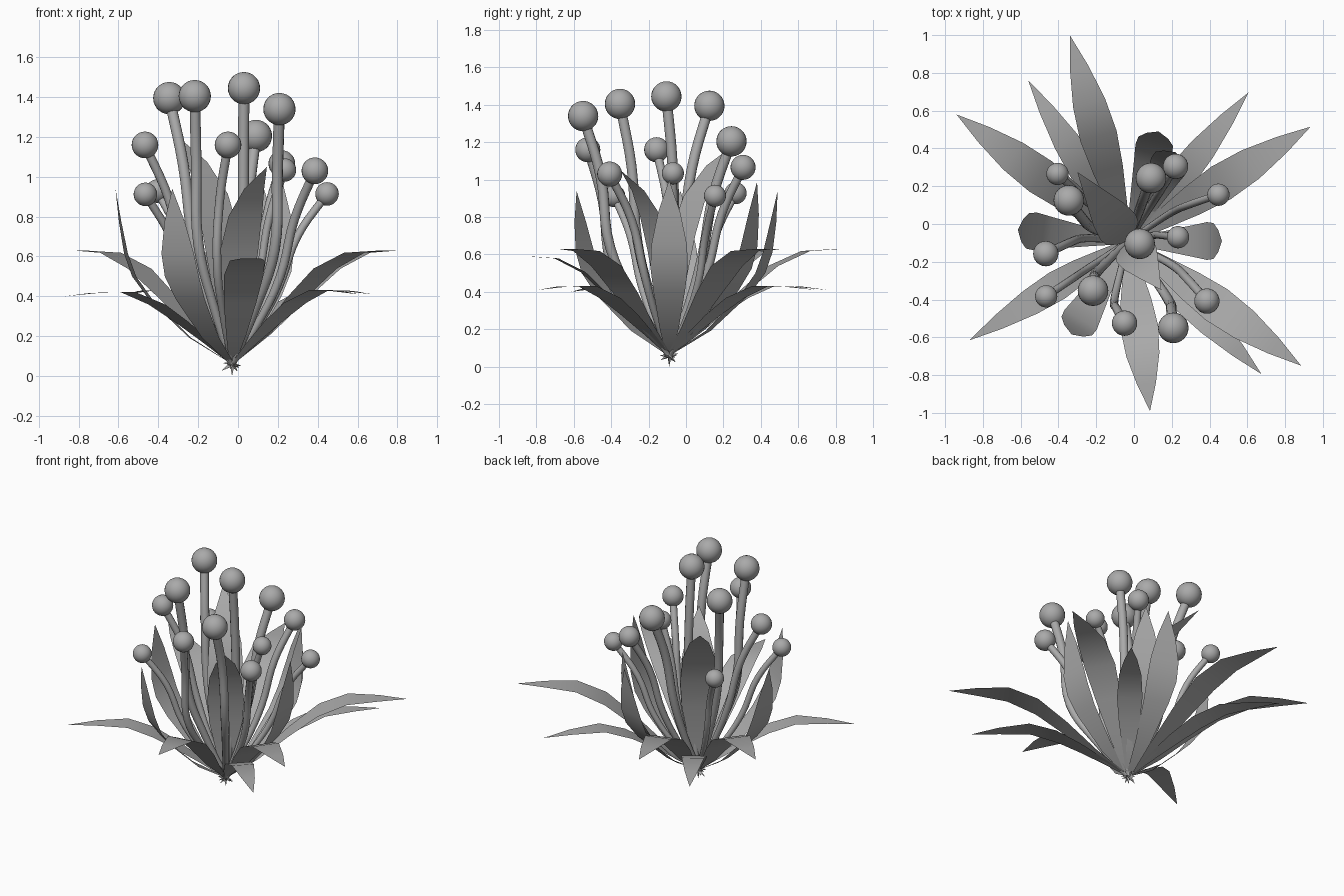
import bpy, bmesh, math, random
from mathutils import Vector

random.seed(4)
cube = bpy.data.objects.get("Cube")
if cube:
    bpy.data.objects.remove(cube)

grey = bpy.data.materials.new("plain grey")
grey.use_nodes = True
colour = (0.4, 0.4, 0.4, 1)
grey.diffuse_color = colour
grey.node_tree.nodes["Principled BSDF"].inputs["Base Color"].default_value = colour

ROOT = Vector((-0.03, -0.09, 0.06))


def finish(name, mesh):
    mesh.materials.clear()
    mesh.materials.append(grey)
    obj = bpy.data.objects.new(name, mesh)
    bpy.context.collection.objects.link(obj)
    bpy.ops.object.select_all(action='DESELECT')
    obj.select_set(True)
    bpy.context.view_layer.objects.active = obj
    bpy.ops.object.shade_smooth_by_angle(angle=math.radians(40))


def from_bmesh(name, bm):
    mesh = bpy.data.meshes.new(name)
    bm.to_mesh(mesh)
    bm.free()
    finish(name, mesh)


# Leaf side profiles: (share of reach, share of height, share of width)
ARCHING = [(0, 0, .15), (.18, .27, .5), (.35, .58, .82), (.51, .84, 1),
           (.67, .98, .88), (.84, 1, .5), (1, 1, 0)]
DROOPING = [(0, 0, .15), (.15, .32, .5), (.3, .62, .82), (.45, .88, 1),
            (.62, 1.06, .88), (.82, 1.05, .5), (1, 1, 0)]
UPRIGHT = [(0, 0, .15), (.36, .15, .5), (.7, .37, .85), (.84, .5, 1),
           (.91, .63, .95), (.96, .81, .6), (1, 1, 0)]
LEANING = [(0, 0, .15), (.05, .2, .55), (.11, .4, .9), (.2, .57, 1),
           (.38, .75, .88), (.64, .89, .52), (1, 1, 0)]


def leaf(name, tip, profile, width):
    reach = Vector(tip) - ROOT
    side = Vector((-reach.y, reach.x, 0)).normalized() * width / 2
    bm = bmesh.new()
    rows = []
    for out, up, wide in profile:
        centre = ROOT + Vector((reach.x * out, reach.y * out, reach.z * up))
        if wide:
            rows.append([bm.verts.new(centre - side * wide), bm.verts.new(centre + side * wide)])
        else:
            rows.append([bm.verts.new(centre)])
    for low, high in zip(rows, rows[1:]):
        bm.faces.new([low[1], low[0]] + high)
    bm.normal_update()
    from_bmesh(name, bm)


# Leaves in four groups
GROUPS = {
    "arching_leaf": (ARCHING, .2, [(-.34, 1, .63), (-.94, .58, .63), (.935, .515, .63),
                                   (.885, -.75, .63), (.085, -.99, .59)]),
    "drooping_leaf": (DROOPING, .16, [(-.56, .76, .41), (.605, .695, .41),
                                      (-.87, -.615, .4), (.675, -.795, .41)]),
    "upright_leaf": (UPRIGHT, .2, [(-.615, -.03, .94), (.465, -.09, 1), (-.33, -.585, .94),
                                   (.13, .49, .94), (.22, .38, .99)]),
    "leaning_leaf": (LEANING, .23, [(-.3, .275, 1.2), (.145, -.35, 1.05)]),
}
for name, (profile, width, tips) in GROUPS.items():
    for tip in tips:
        leaf(name, tip, profile, width)

# Stem lines: (share of reach, share of height, share of sideways bow)
STEEP = [(0, 0, 0), (.4, .22, .6), (.73, .45, 1), (.83, .75, .75), (1, 1, 0)]
SLOPING = [(0, 0, 0), (.29, .22, .6), (.52, .45, 1), (.71, .75, .75), (1, 1, 0)]


def stem(top, radius, line, bow):
    reach = Vector(top) - ROOT
    side = Vector((-reach.y, reach.x, 0)).normalized() * bow
    data = bpy.data.curves.new("stem", 'CURVE')
    data.dimensions = '3D'
    data.bevel_depth = radius
    data.bevel_resolution = 4
    data.resolution_u = 5
    data.use_fill_caps = True
    spline = data.splines.new('BEZIER')
    spline.bezier_points.add(len(line) - 1)
    for point, (out, up, sway) in zip(spline.bezier_points, line):
        point.co = ROOT + Vector((reach.x * out, reach.y * out, reach.z * up)) + side * sway
        point.handle_left_type = point.handle_right_type = 'AUTO'
        point.radius = .7 + .3 * min(1, up * 2)
    helper = bpy.data.objects.new("stem_path", data)
    bpy.context.collection.objects.link(helper)
    bpy.context.view_layer.update()
    mesh = bpy.data.meshes.new_from_object(
        helper.evaluated_get(bpy.context.evaluated_depsgraph_get()))
    bpy.data.objects.remove(helper)
    finish("stem", mesh)


def ball(centre, radius):
    bm = bmesh.new()
    bmesh.ops.create_uvsphere(bm, u_segments=24, v_segments=14, radius=radius)
    bmesh.ops.translate(bm, verts=bm.verts, vec=centre)
    from_bmesh("ball", bm)


# Ball centres with the line and sideways bow of each stem, by ball radius
BALLS = {
    .081: [(-.345, .125, 1.395, SLOPING, .05), (-.217, -.353, 1.405, STEEP, -.04),
           (.03, -.105, 1.445, STEEP, .04), (.208, -.55, 1.34, STEEP, .045),
           (.09, .243, 1.205, SLOPING, 0)],
    .067: [(-.467, -.157, 1.16, SLOPING, -.05), (-.05, -.525, 1.16, STEEP, -.06),
           (.22, .305, 1.066, SLOPING, 0), (.386, -.408, 1.03, SLOPING, .04)],
    .059: [(.233, -.07, 1.034, SLOPING, .02), (.447, .155, .914, SLOPING, .03),
           (-.465, -.383, .912, SLOPING, 0), (-.405, .265, .928, SLOPING, 0)],
}
for radius, entries in BALLS.items():
    for x, y, z, line, bow in entries:
        stem((x, y, z), radius * .34, line, bow)
        ball((x, y, z), radius)

# Ragged root spikes
bm = bmesh.new()
COUNT = 14
for i in range(COUNT):
    angle = math.tau * i / COUNT
    heading = Vector((math.cos(angle), math.sin(angle), random.uniform(-.9, .3)))
    tip = ROOT + heading * random.uniform(.04, .055)
    if i == 0:
        tip = Vector((ROOT.x, ROOT.y, 0))
    axis = (tip - ROOT).normalized()
    u = axis.orthogonal().normalized() * .014
    v = axis.cross(u)
    base = [bm.verts.new(ROOT + u * math.cos(a) + v * math.sin(a))
            for a in (0, math.tau / 3, math.tau * 2 / 3)]
    point = bm.verts.new(tip)
    bm.faces.new(base[::-1])
    for j in range(3):
        bm.faces.new((base[j], base[(j + 1) % 3], point))
from_bmesh("root_spikes", bm)
